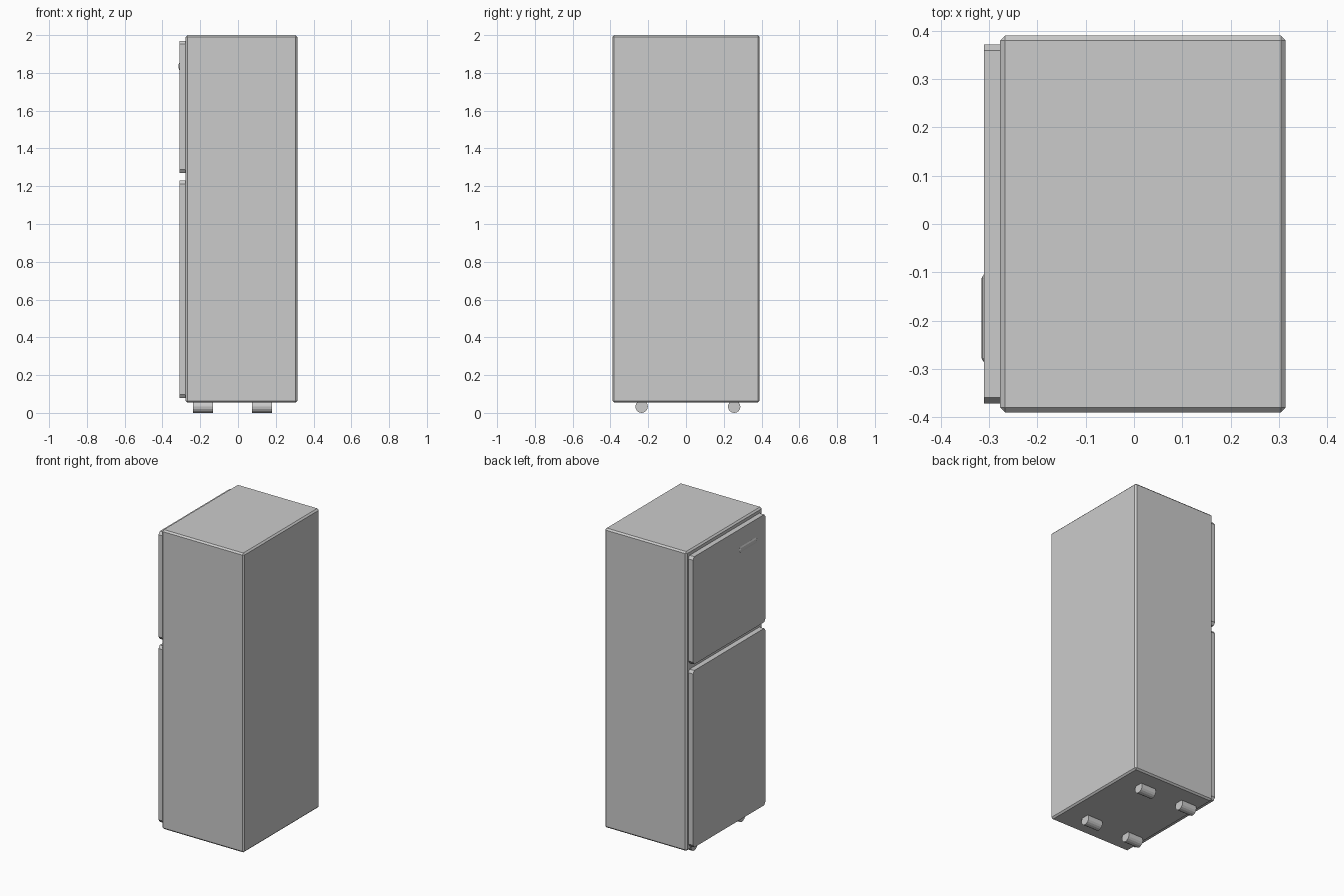
import bpy, bmesh
from math import pi
from mathutils import Matrix

if "Cube" in bpy.data.objects:
    bpy.data.objects.remove(bpy.data.objects["Cube"])


def finish(name, bm):
    bmesh.ops.recalc_face_normals(bm, faces=bm.faces)
    mesh = bpy.data.meshes.new(name)
    bm.to_mesh(mesh)
    bm.free()
    obj = bpy.data.objects.new(name, mesh)
    bpy.context.collection.objects.link(obj)
    return obj


def box(name, x, y, z, bevel):
    bm = bmesh.new()
    bmesh.ops.create_cube(bm, size=1)
    for v in bm.verts:
        v.co = [a + (b - a) * (c + 0.5) for (a, b), c in zip((x, y, z), v.co)]
    bmesh.ops.bevel(bm, geom=bm.edges[:], offset=bevel, segments=1, affect='EDGES')
    return finish(name, bm)


def door(name, z0, z1):
    # slab whose four outline corners are chamfered
    bm = bmesh.new()
    w, cy, cz = 0.372, 0.013, 0.018
    outline = [(-w + cy, z0), (w - cy, z0), (w, z0 + cz), (w, z1 - cz),
               (w - cy, z1), (-w + cy, z1), (-w, z1 - cz), (-w, z0 + cz)]
    face = bm.faces.new([bm.verts.new((-0.311, y, z)) for y, z in outline])
    ext = bmesh.ops.extrude_face_region(bm, geom=[face])
    for v in ext['geom']:
        if isinstance(v, bmesh.types.BMVert):
            v.co.x = -0.275
    return finish(name, bm)


def rod(name, center, axis, radius, length, sides, scale=(1, 1, 1), bevel=0):
    bm = bmesh.new()
    bmesh.ops.create_cone(bm, cap_ends=True, segments=sides,
                          radius1=radius, radius2=radius, depth=length)
    if bevel:
        rims = [e for e in bm.edges if abs(e.verts[0].co.z - e.verts[1].co.z) < 1e-5]
        bmesh.ops.bevel(bm, geom=rims, offset=bevel, segments=1, affect='EDGES')
    turn = Matrix.Rotation(pi / 2, 4, 'Y' if axis == 'X' else 'X')
    bm.transform(Matrix.Translation(center) @ Matrix.Diagonal((*scale, 1)) @ turn)
    return finish(name, bm)


# cabinet
box("cabinet", (-0.277, 0.314), (-0.39, 0.39), (0.054, 2.0), 0.01)

# doors
door("freezer_door", 1.27, 1.97)
door("fridge_door", 0.08, 1.23)

# handle, half sunk into the freezer door
rod("handle", (-0.3, -0.195, 1.835), 'Y', 0.026, 0.19, 16, (0.6, 1, 1), 0.012)

# feet
for x, xn in ((-0.185, "front"), (0.126, "rear")):
    for y, yn in ((-0.235, "left"), (0.255, "right")):
        rod(f"{xn}_{yn}_foot", (x, y, 0.033), 'X', 0.033, 0.106, 16)
